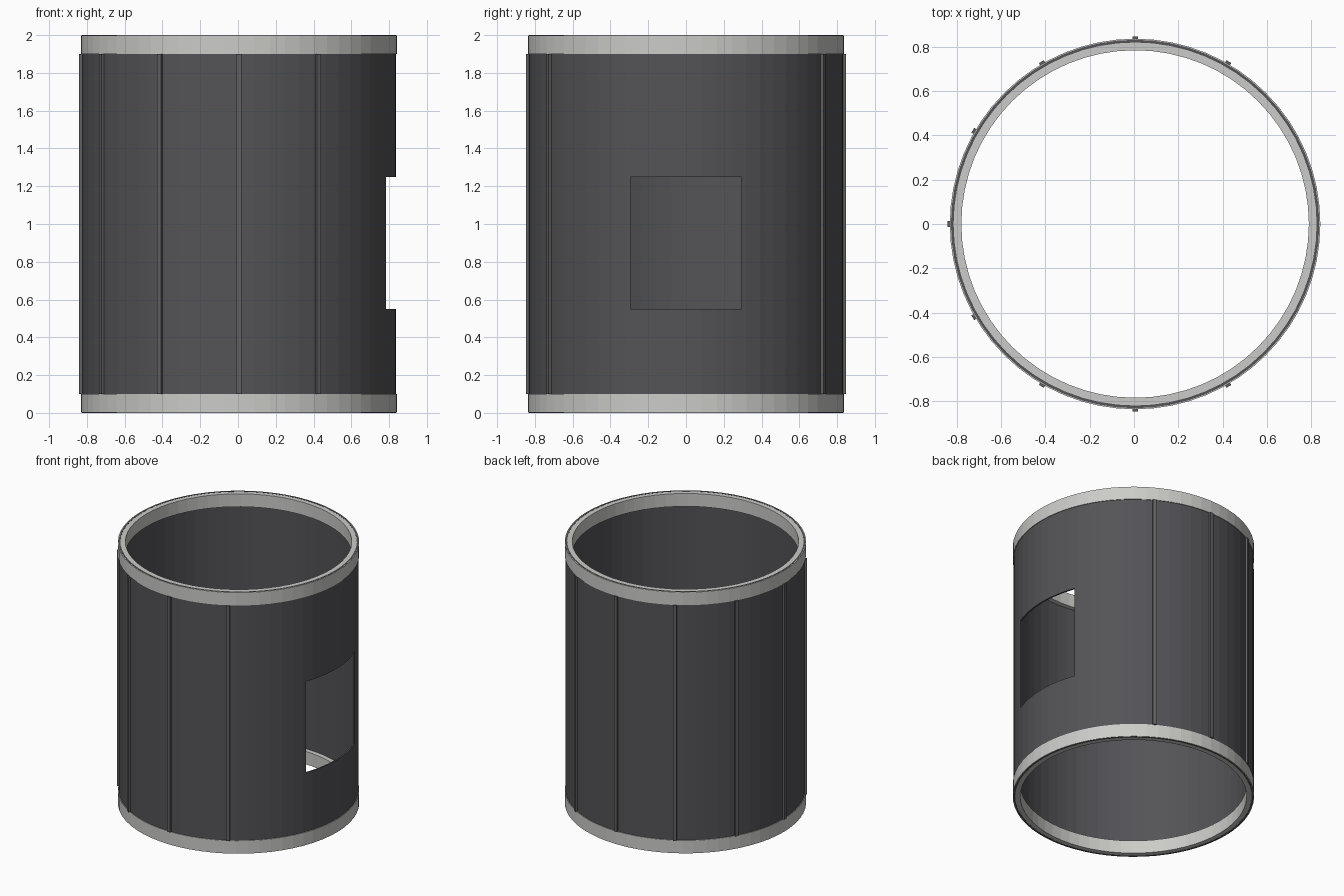
import bpy, bmesh, math
from mathutils import Matrix

if "Cube" in bpy.data.objects:
    bpy.data.objects.remove(bpy.data.objects["Cube"])

SEGMENTS = 64
OFFSET = 0.005          # ribs exist only on one side, so the tube axis sits off centre


def material(name, rgb):
    mat = bpy.data.materials.new(name)
    mat.use_nodes = True
    mat.diffuse_color = (*rgb, 1)
    mat.node_tree.nodes["Principled BSDF"].inputs["Base Color"].default_value = (*rgb, 1)
    return mat


def finish(bm, name, mat):
    bmesh.ops.recalc_face_normals(bm, faces=bm.faces)
    mesh = bpy.data.meshes.new(name)
    bm.to_mesh(mesh)
    bm.free()
    obj = bpy.data.objects.new(name, mesh)
    bpy.context.collection.objects.link(obj)
    if mat:
        mesh.materials.append(mat)
    return obj


def tube(name, inner, outer, low, high, mat):
    """Closed tube with flat facets, spun from a rectangular profile."""
    bm = bmesh.new()
    profile = [(inner, low), (outer, low), (outer, high), (inner, high)]
    loops = []
    for i in range(SEGMENTS):
        a = math.tau * i / SEGMENTS
        loops.append([bm.verts.new((r * math.cos(a) + OFFSET, r * math.sin(a), z))
                      for r, z in profile])
    for i, loop in enumerate(loops):
        after = loops[(i + 1) % SEGMENTS]
        for j in range(4):
            k = (j + 1) % 4
            bm.faces.new((loop[j], after[j], after[k], loop[k]))
    return finish(bm, name, mat)


def box(name, size, matrix, mat=None):
    bm = bmesh.new()
    bmesh.ops.create_cube(bm, size=1, matrix=matrix @ Matrix.Diagonal((*size, 1)))
    return finish(bm, name, mat)


dark = material("dark grey shell", (0.088, 0.088, 0.097))
rib_grey = material("mid grey ribs", (0.12, 0.12, 0.12))
pale = material("pale grey rings", (0.6, 0.6, 0.58))

# Thin outer wall
shell = tube("shell", 0.82, 0.832, 0, 2, dark)

# Rectangular window cut through the left wall
cutter = box("window_cutter", (0.6, 0.586, 0.7), Matrix.Translation((0.8, 0, 0.9)))
cutter.hide_render = True
cut = shell.modifiers.new("window", 'BOOLEAN')
cut.operation = 'DIFFERENCE'
cut.solver = 'EXACT'
cut.object = cutter
bpy.context.view_layer.objects.active = shell
bpy.ops.object.modifier_apply(modifier=cut.name)
bpy.data.objects.remove(cutter)

# Thick end rings, inside and outside the wall
tube("bottom_ring", 0.785, 0.837, 0.001, 0.1, pale)
tube("top_ring", 0.785, 0.837, 1.9, 1.999, pale)

# Vertical ribs every 30 degrees, leaving the window side clear
for i in range(2, 11):
    turn = Matrix.Rotation(math.radians(30 * i), 4, 'Z')
    place = Matrix.Translation((OFFSET, 0, 1)) @ turn @ Matrix.Translation((0.837, 0, 0))
    box(f"rib_{i - 1}", (0.02, 0.025, 1.8), place, rib_grey)
